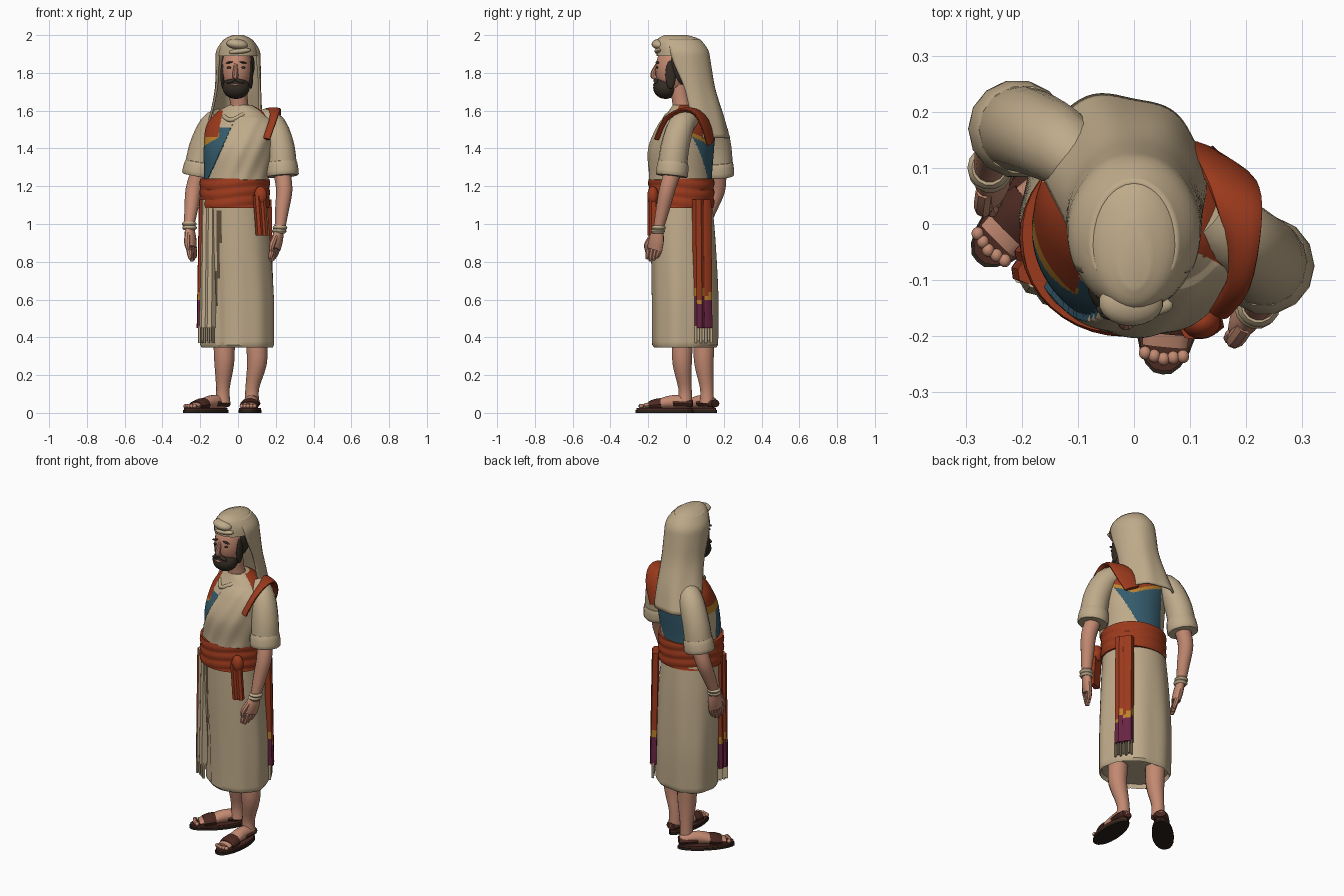
import bpy, bmesh, math
from mathutils import Vector

if "Cube" in bpy.data.objects:
    bpy.data.objects.remove(bpy.data.objects["Cube"])


def material(name, r, g, b):
    m = bpy.data.materials.new(name)
    m.use_nodes = True
    m.diffuse_color = (r, g, b, 1)
    m.node_tree.nodes["Principled BSDF"].inputs["Base Color"].default_value = (r, g, b, 1)
    return m


CREAM = material("cream cloth", .52, .405, .255)
RUST = material("rust cloth", .33, .042, .012)
BLUE = material("blue cloth", .035, .105, .15)
SKIN = material("skin", .54, .25, .165)
HAIR = material("dark hair", .035, .026, .018)
LEATHER = material("sandal leather", .07, .022, .015)
SOLE = material("sole", .022, .015, .01)
PLUM = material("plum cloth", .14, .018, .055)
GOLD = material("gold trim", .5, .22, .025)
SHADE = material("dark lining", .12, .08, .045)

TURN = math.radians(-25)
LEFT = Vector((math.cos(TURN), math.sin(TURN), 0))    # across the shoulders
BACK = Vector((-math.sin(TURN), math.cos(TURN), 0))   # out of the back


def finish(name, bm, mats, paint=None, angle=35):
    bmesh.ops.recalc_face_normals(bm, faces=bm.faces)
    if paint:
        for f in bm.faces:
            f.material_index = mats.index(paint(f.calc_center_median()))
    me = bpy.data.meshes.new(name)
    bm.to_mesh(me)
    bm.free()
    for m in mats:
        me.materials.append(m)
    me.shade_smooth()
    me.set_sharp_from_angle(angle=math.radians(angle))
    ob = bpy.data.objects.new(name, me)
    bpy.context.collection.objects.link(ob)
    return ob


def loft(name, rings, mats, paint=None, closed=True):
    """Skin a list of point rings."""
    bm = bmesh.new()
    rows = [[bm.verts.new(p) for p in ring] for ring in rings]
    n = len(rows[0])
    for a, b in zip(rows, rows[1:]):
        for i in range(n if closed else n - 1):
            j = (i + 1) % n
            bm.faces.new((a[i], a[j], b[j], b[i]))
    if closed:
        bm.faces.new(rows[0])
        bm.faces.new(rows[-1])
    return finish(name, bm, mats, paint)


def spline(rows, steps):
    """Pass a smooth curve through rows of numbers."""
    rows = [Vector(r) for r in rows]
    ext = [rows[0]] + rows + [rows[-1]]
    out = []
    for a, b, c, d in zip(ext, ext[1:], ext[2:], ext[3:]):
        for s in range(steps):
            t = s / steps
            m, k = (c - a) / 2, (d - b) / 2
            out.append(b + m * t + ((c - b) * 3 - m * 2 - k) * t**2 + ((b - c) * 2 + m + k) * t**3)
    return out + [rows[-1]]


def oval(cx, cy, z, a, b, n=24, turn=0.0, start=0.0, stop=math.tau, swell=None):
    pts = []
    full = stop - start > 6.28
    for i in range(n):
        w = start + (stop - start) * i / (n if full else n - 1)
        k = 1 + (swell(w, z) if swell else 0)
        x, y = a * k * math.cos(w), b * k * math.sin(w)
        pts.append(Vector((cx + x * math.cos(turn) - y * math.sin(turn),
                           cy + x * math.sin(turn) + y * math.cos(turn), z)))
    return pts


def tube(name, pts, mat, ref=(0, 1, 0), n=14, steps=3):
    """Limb through (x, y, z, half width, half depth)."""
    rows = spline(pts, steps)
    mid = [Vector(r[:3]) for r in rows]
    rings = []
    for i, r in enumerate(rows):
        t = (mid[min(i + 1, len(mid) - 1)] - mid[max(i - 1, 0)]).normalized()
        s = t.cross(Vector(ref)).normalized()
        u = s.cross(t)
        rings.append([mid[i] + s * r[3] * math.cos(w) + u * r[4] * math.sin(w)
                      for w in (math.tau * k / n for k in range(n))])
    return loft(name, rings, [mat])


def limb(name, pts, mat, **kw):
    return tube(name, [(x, y, z, r, r) for x, y, z, r in pts], mat, **kw)


def ball(name, pos, size, mat, tilt=0):
    bm = bmesh.new()
    bmesh.ops.create_uvsphere(bm, u_segments=18, v_segments=12, radius=1)
    bmesh.ops.scale(bm, vec=size, verts=bm.verts)
    ob = finish(name, bm, [mat])
    ob.location, ob.rotation_euler = pos, (0, tilt, 0)
    return ob


def strip(name, top, foot, facing, width, mats, paint=None, thick=.014):
    """Hanging cloth band, cut into rows so it can change colour."""
    top, foot, out = Vector(top), Vector(foot), Vector(facing).normalized()
    side = out.cross(Vector((0, 0, 1)))
    rings = []
    for i in range(33):
        c = top.lerp(foot, i / 32)
        rings.append([c + side * width / 2 * s + out * (thick / 2 * d)
                      for s, d in ((-1, -1), (-.9, .6), (-.4, 1), (0, .7), (.4, 1.1), (.9, .6), (1, -1))])
    return loft(name, rings, mats, paint)


# Lower robe with vertical folds, a front overlap and a turned-in hem
def folds(w, z):
    drop = min(1, max(0, (1.12 - z) / .5))
    lap = .05 * (math.tau - w) / 1.65 if w > math.tau - 1.65 else 0
    return drop * (.014 * math.sin(9 * w) + .01 * math.sin(5 * w + 1) + lap)

skirt = spline([(-.02, -.025, 1.14, .174, .158), (-.015, -.012, .9, .19, .165),
                (-.008, 0, .6, .202, .165), (-.005, 0, .36, .2, .163)], 8)
rings = [oval(*r, n=72, turn=TURN, swell=folds) for r in skirt]
rings += [oval(-.005, 0, z, a, b, n=72, turn=TURN, swell=folds) for z, a, b in ((.345, .192, .152), (.37, .185, .145))]
loft("lower_robe", rings, [CREAM, SHADE], lambda c: SHADE if (
    c.y < -.1 and -.118 < c.x < -.108 + (c.z - .58) * .05 and .58 < c.z < 1.06) else CREAM)

# Upper robe: crossed front panel over the blue vest, rust shawl on the shoulders
def front_edge(z):
    return -.15 + (z - 1.25) * .44

def vest(c):
    u, v = c.dot(LEFT), c.dot(BACK)
    if v < 0:
        if c.x > front_edge(c.z) or c.z > 1.6:
            return CREAM
        if c.z > 1.46 and c.x < -.1 + (c.z - 1.5) * .2:
            return RUST
        if c.z > 1.425 + (c.x + .16) * .6 and c.x < -.1:
            return GOLD
        return BLUE if c.z < 1.51 and u > -.15 else CREAM
    low = 1.42 + abs(u - .04) * .4
    if c.z > low + .02 and (u > -.03 or c.z > 1.47):
        return RUST
    if -.13 < u < .12 - (1.42 - c.z) * .6:
        return GOLD if c.z > low else BLUE
    return CREAM

rows = spline([(-.015, -.025, 1.1, .172, .16), (-.01, -.025, 1.25, .172, .16), (0, -.02, 1.4, .185, .165),
               (.01, .005, 1.52, .185, .14), (.012, .01, 1.59, .13, .1), (.012, -.01, 1.63, .06, .06)], 22)
rings = [oval(*r, n=200, turn=TURN) for r in rows]
for ring in rings:
    for p in ring:
        if p.dot(BACK) < 0 and p.x > front_edge(p.z) and 1.23 < p.z < 1.57:
            p.xy *= 1.05 + .012 * math.sin((p.x - front_edge(p.z)) * 75)
loft("upper_robe", rings, [CREAM, RUST, BLUE, GOLD], vest)
tube("neckline", [(-.075, -.06, 1.57, .012, .012), (-.04, -.11, 1.55, .012, .012), (.02, -.1, 1.575, .012, .012),
                  (.07, -.05, 1.6, .012, .012)], CREAM, ref=(0, 0, 1))
tube("shoulder_strap", [(.15, -.155, 1.45, .012, .022), (.185, -.11, 1.55, .012, .022), (.195, -.03, 1.6, .012, .03),
                        (.185, .045, 1.595, .014, .045), (.16, .1, 1.53, .014, .058),
                        (.125, .13, 1.43, .012, .045)], RUST, ref=LEFT)

# Waist sash with wrapped rolls, knot and short end
def rolls(w, z):
    return .035 * abs(math.sin((z - 1.09 + .012 * math.sin(2 * w)) * 62))

loft("waist_sash", [oval(-.017, -.025, 1.085 + .155 * i / 18, .181, .17, n=40, swell=rolls)
                    for i in range(19)], [RUST])
ball("sash_knot", (.12, -.175, 1.15), (.035, .03, .05), RUST)
strip("sash_short_end", (.115, -.185, 1.15), (.13, -.185, .94), (.35, -1, 0), .065, [RUST], thick=.03)

# Long sash tails with plum ends and fringes, and a cream one in front
def tail_colour(c):
    zig = .015 * math.sin(c.y * 150)
    return PLUM if c.z < .6 + zig else GOLD if c.z < .635 + 2 * zig else RUST

for name, x, y, face, wide, mats, paint in (
        ("back_tail", .146, .088, (.85, .5, 0), .105, [RUST, PLUM, GOLD], tail_colour),
        ("side_tail", -.187, -.07, (-1, .25, 0), .075, [RUST, PLUM, GOLD], tail_colour),
        ("front_tail", -.16, -.108, (-.75, -1, 0), .09, [CREAM], None)):
    out = Vector(face).normalized()
    along = out.cross(Vector((0, 0, 1)))
    p = Vector((x, y, 0)) + out * .01
    strip(name, (p.x - out.x * .012, p.y - out.y * .012, 1.13), (p.x, p.y, .45), face, wide, mats, paint, .038)
    for i in range(7):
        q = p + along * (wide * .15 * (i - 3))
        strip(name + "_fringe", (q.x, q.y, .46), (q.x, q.y, .37 + .01 * (i % 2)), face, .01, [CREAM])

# Arms: sleeve, rolled cuff, forearm, bracelet and hand
ARMS = {
    "left": ((.13, .02, 1.56), (.185, -.025, 1.52), (.225, -.06, 1.4), (.235, -.075, 1.26),
             (.245, -.1, 1.18), (.222, -.145, .98), (.18, -.18, .8)),
    "right": ((-.09, .1, 1.56), (-.135, .14, 1.52), (-.185, .165, 1.4), (-.21, .17, 1.26),
              (-.235, .165, 1.18), (-.258, .1, 1.0), (-.24, .045, .8)),
}
for side, (root, cap, mid, hem, elbow, wrist, tip) in ARMS.items():
    limb(side + "_sleeve", [(*root, .055), (*cap, .07), (*mid, .076), (*hem, .078)], CREAM, n=16)
    h, m = Vector(hem), Vector(mid)
    up = (m - h) * .5
    limb(side + "_cuff", [(*(h + up), .072), (*(h + up * .85), .083), (*h, .087), (*(h - up * .1), .07)], CREAM)
    limb(side + "_forearm", [(*hem, .045), (*elbow, .043), (*Vector(elbow).lerp(Vector(wrist), .5), .037),
                             (*wrist, .028)], SKIN)
    w, t = Vector(wrist), Vector(tip)
    for k in (0, .1):
        c = w.lerp(t, k)
        limb(side + "_bracelet", [(*(c + Vector((0, 0, .012))), .031), (*c, .039),
                                  (*(c - Vector((0, 0, .012))), .031)], CREAM)
    palm = w.lerp(t, .62)
    tube(side + "_palm", [(*w, .026, .022), (*w.lerp(t, .35), .044, .027), (*palm, .045, .024)], SKIN, ref=LEFT)
    for i in range(4):
        a = palm + BACK * (.022 * (i - 1.5))
        b = t + BACK * (.018 * (i - 1.5)) + Vector((0, 0, .012 * abs(i - 1.2)))
        limb(side + "_finger", [(*a, .014), (*a.lerp(b, .6), .014), (*b, .009)], SKIN, n=8)
    a = w.lerp(t, .25) - BACK * .03
    limb(side + "_thumb", [(*a, .016), (*(a + (t - w) * .25 - BACK * .018), .016),
                           (*(a + (t - w) * .45 - BACK * .01), .01)], SKIN, n=8)

# Legs, feet and sandals
for side, hip, ankle, heel, toe in (("left", (.1, -.02), (.075, -.005), (.08, .04), (.05, -.268)),
                                    ("right", (-.073, .095), (-.08, .11), (-.055, .16), (-.28, -.067))):
    limb(side + "_leg", [(*hip, .5, .055), (*hip, .36, .056), (*hip, .26, .052), (*ankle, .13, .036),
                         (*ankle, .05, .04)], SKIN)
    a, b = Vector((*heel, 0)), Vector((*toe, 0))
    axis = (b - a).normalized()
    turn = math.atan2(axis.y, axis.x)
    c, half = (a + b) / 2, (b - a).length / 2
    for part, z0, z1, k, mat in (("sole", 0, .014, 1, SOLE), ("insole", .014, .026, .96, LEATHER)):
        loft(f"{side}_{part}", [oval(c.x, c.y, z, half * k, .06 * k, turn=turn,
             swell=lambda w, z: .08 * math.cos(w) * abs(math.sin(w))) for z in (z0, z1)], [mat])

    def along(k, z, wide, high):
        q = a.lerp(b, k)
        return (q.x, q.y, z, wide, high)
    tube(side + "_foot", [along(.04, .045, .025, .02), along(.14, .055, .036, .035), along(.38, .058, .038, .036),
                          along(.62, .045, .044, .025), along(.84, .036, .04, .013)], SKIN, ref=(0, 0, 1))
    tube(side + "_toe_strap", [along(.55, .045, .047, .034), along(.65, .042, .051, .033),
                               along(.76, .038, .047, .024)], LEATHER, ref=(0, 0, 1))
    tube(side + "_heel_strap", [along(.02, .05, .03, .02), along(.1, .05, .042, .022),
                                along(.34, .05, .043, .02)], LEATHER, ref=(0, 0, 1))
    across = Vector((-axis.y, axis.x, 0))
    for i in range(5):
        q = a.lerp(b, .91 - .012 * abs(i - 2)) + across * (.017 * (i - 2))
        ball(side + "_toe", (q.x, q.y, .036), (.011, .012, .011), SKIN)

# Neck, head and face
limb("neck", [(.012, -.01, 1.56, .06), (.005, -.025, 1.64, .048), (0, -.04, 1.74, .05)], SKIN)
ball("head", (-.007, -.065, 1.82), (.083, .097, .13), SKIN)
ball("hair", (0, -.03, 1.84), (.09, .085, .12), HAIR)
ball("beard", (-.01, -.108, 1.722), (.073, .066, .06), HAIR)
ball("lower_lip", (-.015, -.168, 1.737), (.02, .008, .006), SKIN)
limb("nose", [(-.012, -.15, 1.85, .009), (-.014, -.172, 1.805, .014), (-.014, -.172, 1.782, .016),
              (-.014, -.155, 1.775, .01)], SKIN, n=10)
for s in (-1, 1):
    x = -.01 + .037 * s
    ball("eye", (x, -.152, 1.828), (.013, .006, .006), HAIR)
    ball("eyebrow", (x, -.152, 1.855), (.021, .01, .005), HAIR, .22 * s)
    ball("sideburn", (-.006 + .074 * s, -.082, 1.79), (.013, .028, .075), HAIR)
    ball("moustache", (-.014 + .022 * s, -.158, 1.757), (.028, .014, .01), HAIR, .35 * s)

# Head cloth: domed cap, small front roll and long veil open at the face
loft("cloth_cap", [oval(*r, n=28) for r in spline(
    [(0, -.024, 1.89, .113, .132), (0, -.028, 1.94, .102, .128), (0, -.04, 1.98, .07, .108),
     (0, -.055, 2.0, .028, .06)], 4)], [CREAM])
ball("front_roll", (-.005, -.14, 1.952), (.058, .042, .028), CREAM, .12)
ball("front_roll_tuck", (.01, -.145, 1.915), (.06, .022, .015), CREAM, -.12)
veil = []
for x, cy, z, a, b, gap, turn in spline([
        (0, -.032, 1.975, .07, .102, 1.0, 0), (0, -.018, 1.92, .108, .13, 1.05, 0),
        (0, -.008, 1.85, .114, .135, 1.15, 0), (0, .015, 1.72, .116, .135, 1.4, 0),
        (-.012, .05, 1.58, .132, .143, 1.5, -.1), (-.03, .08, 1.455, .158, .145, 1.75, -.2)], 4):
    veil.append(oval(x, cy, z, a, b, n=36, turn=turn, start=gap - math.pi / 2, stop=math.pi * 1.5 - gap,
                     swell=lambda w, z: (1.95 - z) * .06 * math.sin(7 * w)))
cloth = loft("veil", veil, [CREAM], closed=False)
solid = cloth.modifiers.new("thickness", "SOLIDIFY")
solid.thickness, solid.offset = .012, 0
